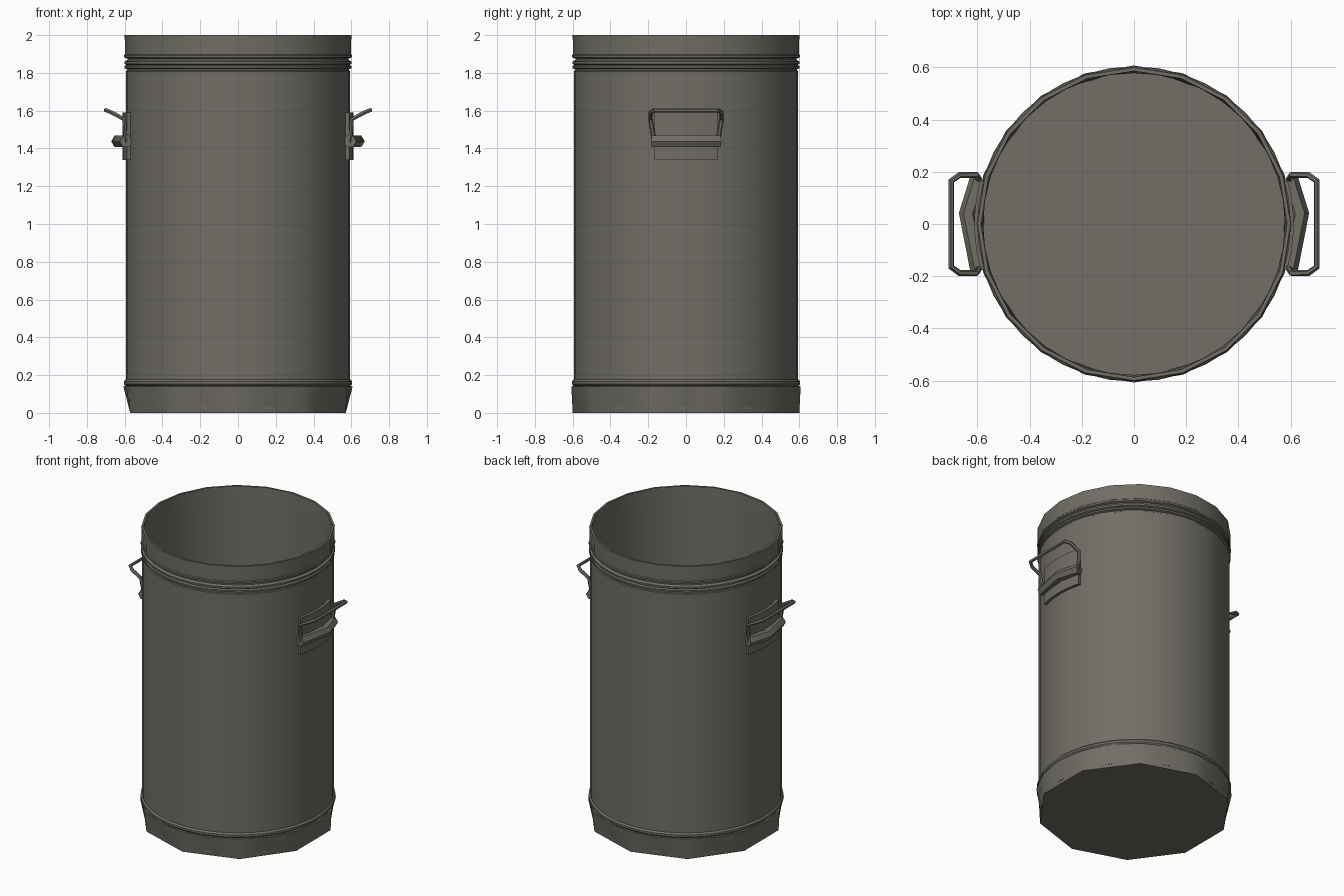
import bpy, bmesh, math

if "Cube" in bpy.data.objects:
    bpy.data.objects.remove(bpy.data.objects["Cube"])

metal = bpy.data.materials.new("dull_grey_metal")
metal.diffuse_color = (0.165, 0.156, 0.132, 1)
metal.use_nodes = True
metal.node_tree.nodes["Principled BSDF"].inputs["Base Color"].default_value = metal.diffuse_color


def finish(name, me, angle=35):
    me.materials.clear()
    me.materials.append(metal)
    for p in me.polygons:
        p.use_smooth = True
    me.set_sharp_from_angle(angle=math.radians(angle))
    ob = bpy.data.objects.new(name, me)
    bpy.context.collection.objects.link(ob)
    return ob


def from_bm(name, bm):
    bmesh.ops.recalc_face_normals(bm, faces=bm.faces)
    me = bpy.data.meshes.new(name)
    bm.to_mesh(me)
    bm.free()
    return finish(name, me)


# Stacked rings (radius, height, polygon sides), joined into a closed skin
def ring_stack(name, rings, seg=40):
    bm = bmesh.new()
    loops = []
    for r, z, n in rings:
        loop = []
        for i in range(seg):
            a = 2 * math.pi * i / seg
            w = 2 * math.pi / n
            rr = r * math.cos(w / 2) / math.cos((a % w) - w / 2)
            loop.append(bm.verts.new((rr * math.sin(a), rr * math.cos(a), z)))
        loops.append(loop)
    for lo, hi in zip(loops, loops[1:]):
        for i in range(seg):
            j = (i + 1) % seg
            bm.faces.new((lo[i], lo[j], hi[j], hi[i]))
    bm.faces.new(loops[0])
    bm.faces.new(loops[-1])
    return from_bm(name, bm)


# Bent round bar following a few points
def bar(name, pts, radius, closed=False):
    cu = bpy.data.curves.new(name, 'CURVE')
    cu.dimensions = '3D'
    cu.bevel_depth = radius
    cu.bevel_resolution = 1
    cu.use_fill_caps = True
    sp = cu.splines.new('POLY')
    sp.points.add(len(pts) - 1)
    for p, c in zip(sp.points, pts):
        p.co = (*c, 1)
    sp.use_cyclic_u = closed
    tmp = bpy.data.objects.new(name + "_path", cu)
    bpy.context.collection.objects.link(tmp)
    bpy.context.view_layer.update()
    me = bpy.data.meshes.new_from_object(
        tmp.evaluated_get(bpy.context.evaluated_depsgraph_get()))
    bpy.data.objects.remove(tmp)
    return finish(name, me)


# Can: ten-sided foot, beads, straight body, rolled rim and hollow inside
ring_stack("can_body", [
    (0.60, 0.0, 10), (0.607, 0.14, 20),
    (0.594, 0.142, 40), (0.604, 0.152, 40), (0.604, 0.166, 40), (0.594, 0.176, 40),
    (0.594, 1.808, 40), (0.588, 1.812, 40), (0.588, 1.820, 40),
    (0.601, 1.825, 40), (0.601, 1.836, 40), (0.590, 1.842, 40),
    (0.601, 1.848, 40), (0.601, 1.860, 40), (0.585, 1.868, 40),
    (0.585, 1.876, 40), (0.603, 1.882, 20), (0.603, 1.893, 20),
    (0.598, 1.898, 20), (0.600, 2.0, 20),
    (0.586, 2.0, 20), (0.578, 1.87, 40), (0.578, 0.02, 40),
])


# Curved backing plate wrapped on the wall
def plate(name, s):
    bm = bmesh.new()
    cols = []
    for i in range(7):
        a = math.radians(-15.8 + 31.6 * i / 6)
        cols.append([bm.verts.new((s * r * math.cos(a), r * math.sin(a), z))
                     for r, z in ((0.585, 1.34), (0.612, 1.34), (0.612, 1.59), (0.585, 1.59))])
    for p, q in zip(cols, cols[1:]):
        for k in range(4):
            m = (k + 1) % 4
            bm.faces.new((p[k], p[m], q[m], q[k]))
    bm.faces.new(cols[0])
    bm.faces.new(cols[-1])
    return from_bm(name, bm)


# Handles on both sides: plate, bent roll and wire bail
for side, s in (("right", 1), ("left", -1)):
    plate(side + "_handle_plate", s)
    bar(side + "_handle_roll",
        [(s * 0.592, -0.178, 1.437), (s * 0.636, 0.04, 1.437), (s * 0.592, 0.178, 1.437)], 0.035)
    half = [(0.592, 0.168, 1.43), (0.604, 0.188, 1.555),
            (0.668, 0.188, 1.59), (0.700, 0.165, 1.603)]
    path = [(s * x, -y, z) for x, y, z in half] + [(s * x, y, z) for x, y, z in reversed(half)]
    bar(side + "_handle_wire", path, 0.012)
